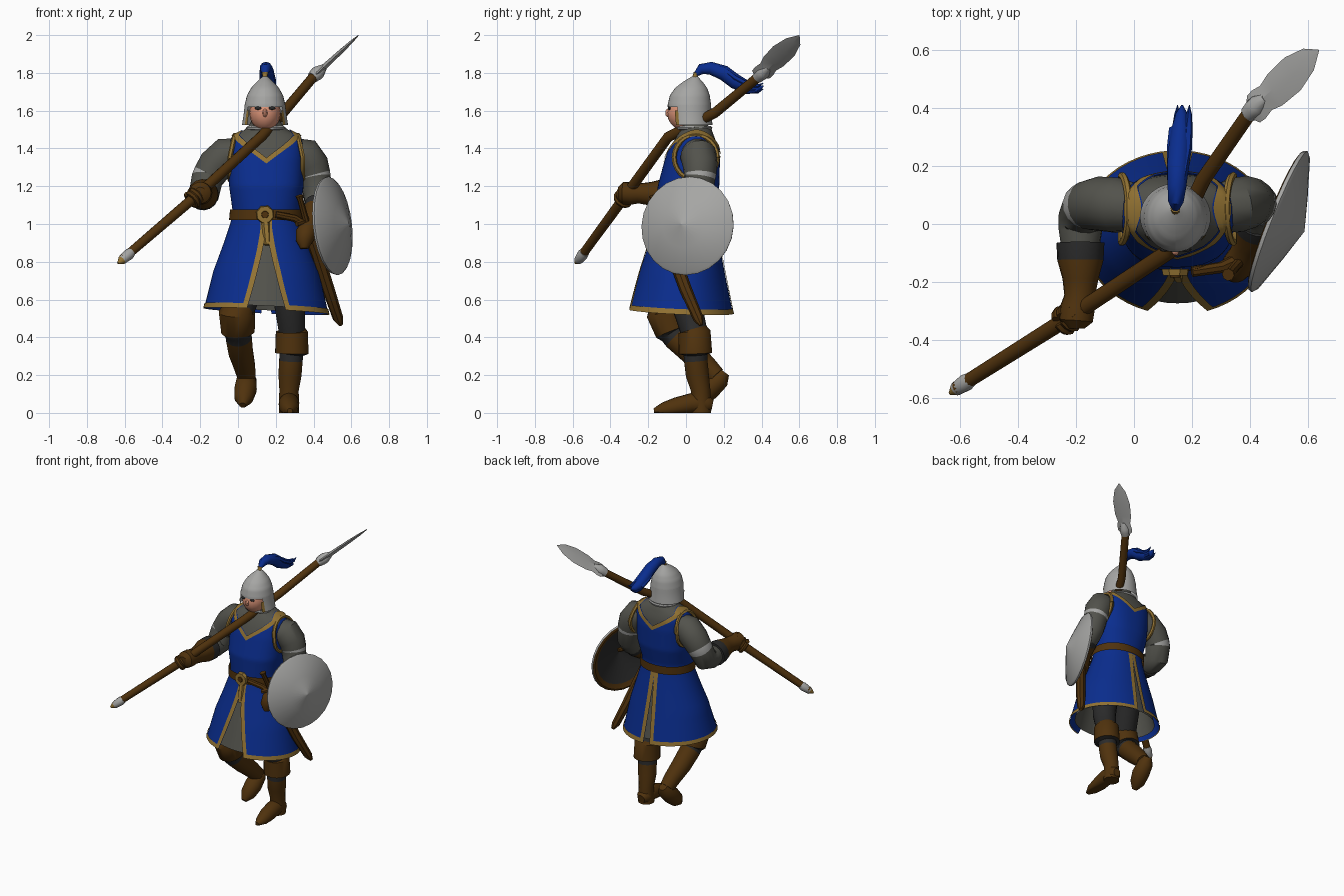
import bpy, math, random
from mathutils import Vector as V

random.seed(4)
TAU = 2 * math.pi
COL = {"blue cloth": (.003, .026, .27), "gold trim": (.29, .17, .033), "steel": (.38, .38, .37),
       "mail": (.085, .085, .072), "brown leather": (.08, .032, .004), "skin": (.72, .3, .19),
       "dark cloth": (.024, .024, .024)}
MAT = {}
for k, c in COL.items():
    MAT[k] = bpy.data.materials.new(k)
    MAT[k].diffuse_color = (*c, 1)
BLUE, GOLD, STEEL, MAIL, BROWN, SKIN, DARK = COL


def sheet(name, rows, mats, wrap=True, caps=False, angle=40):
    """Skin a list of point rows; mats is one colour or one per strip."""
    n, m = len(rows), len(rows[0])
    if isinstance(mats, str):
        mats = [mats] * (n - 1)
    used = list(dict.fromkeys(mats))
    faces, idx = [], []
    for r in range(n - 1):
        for c in range(m if wrap else m - 1):
            d = (c + 1) % m
            faces.append((r * m + c, r * m + d, (r + 1) * m + d, (r + 1) * m + c))
            idx.append(used.index(mats[r]))
    if caps:
        faces += [tuple(range(m))[::-1], tuple(range((n - 1) * m, n * m))]
        idx += [used.index(mats[0]), used.index(mats[-1])]
    me = bpy.data.meshes.new(name)
    me.from_pydata([tuple(p) for row in rows for p in row], [], faces)
    for k in used:
        me.materials.append(MAT[k])
    for f, i in zip(me.polygons, idx):
        f.material_index = i
        f.use_smooth = True
    me.set_sharp_from_angle(angle=math.radians(angle))
    ob = bpy.data.objects.new(name, me)
    bpy.context.collection.objects.link(ob)
    return ob


def tube(name, pts, mat, n=16):
    """Round limb along points (x, y, z, radius[, colour from here on])."""
    P = [V(p[:3]) for p in pts]
    rows, mats, a = [], [], V((.31, .2, .93))
    for i, p in enumerate(pts):
        t = (P[min(i + 1, len(P) - 1)] - P[max(i - 1, 0)]).normalized()
        if i == 0 and abs(a.dot(t)) > .9:
            a = V((1, .1, 0))
        a = (a - t * a.dot(t)).normalized()
        b = t.cross(a)
        row = [P[i] + (a * math.cos(TAU * k / n) + b * math.sin(TAU * k / n)) * p[3] for k in range(n)]
        rows.append([V((q.x, q.y, max(q.z, 0))) for q in row])
        mat = p[4] if len(p) > 4 else mat
        mats.append(mat)
    return sheet(name, rows, mats[:-1], caps=True)


def surf(tab, th, z, off=0.0):
    """Point on a body of stacked rounded sections; angle 0 is the front."""
    lo, hi = tab[0], tab[-1]
    for p, q in zip(tab, tab[1:]):
        if p[0] <= z <= q[0]:
            lo, hi = p, q
    k = min(max((z - lo[0]) / (hi[0] - lo[0]), 0), 1)
    cx, cy, rx, ry, e = [a + (b - a) * k for a, b in zip(lo[1:], hi[1:])]
    s, c = math.sin(th), math.cos(th)
    pw = lambda v: math.copysign(abs(v) ** e, v)
    x = (rx + off) * pw(s)
    sag = (.05 * x - .012 * c + .005) * max(0, .9 - z) / .35    # skirt hem hangs unevenly
    return V((cx + x, cy - (ry + off) * pw(c), z - sag))


def patch(name, tab, th0, th1, z0, z1, mat, off=0.0, nu=48, nv=8):
    """Piece of a body; angle limits depend on z, height limits on angle."""
    fn = lambda v: v if callable(v) else (lambda _: v)
    th0, th1, z0, z1 = map(fn, (th0, th1, z0, z1))
    rows = []
    for j in range(nv + 1):
        row = []
        for i in range(nu + 1):
            zc = z0(0) + (z1(0) - z0(0)) * j / nv
            th = th0(zc) + (th1(zc) - th0(zc)) * i / nu
            row.append(surf(tab, th, z0(th) + (z1(th) - z0(th)) * j / nv, off))
        rows.append(row)
    return sheet(name, rows, mat, wrap=False)


def ball(name, c, r, mat, n=16, m=10):
    rows = []
    for j in range(m + 1):
        f = math.pi * (j / m - .5)
        rows.append([V((c[0] + r[0] * math.cos(f) * math.cos(TAU * k / n),
                        c[1] + r[1] * math.cos(f) * math.sin(TAU * k / n),
                        c[2] + r[2] * math.sin(f))) for k in range(n)])
    return sheet(name, rows, mat)


# z, centre x, centre y, half width, half depth, roundness
BODY = [(.54, .15, -.03, .33, .28, 1), (.75, .15, -.02, .28, .225, 1), (.9, .15, -.01, .225, .185, 1),
        (1.03, .15, 0, .182, .15, 1), (1.08, .15, 0, .18, .15, .95), (1.2, .15, .013, .197, .163, .85),
        (1.35, .15, .035, .2, .145, .82), (1.42, .15, .045, .2, .128, .82), (1.47, .15, .05, .18, .105, .85),
        (1.5, .15, .055, .12, .088, 1), (1.53, .147, .04, .09, .08, 1), (1.57, .145, .03, .075, .075, 1)]
HELM = [(1.525, .143, .025, .122, .115, 1), (1.58, .143, .02, .113, .115, 1), (1.63, .143, .018, .108, .115, 1),
        (1.68, .143, .02, .096, .106, 1), (1.72, .143, .027, .074, .085, 1), (1.75, .143, .035, .047, .055, 1),
        (1.77, .143, .042, .025, .03, 1), (1.785, .143, .05, .008, .01, 1)]

# mail shirt
patch("mail_shirt", BODY, 0, TAU, 1.0, 1.57, MAIL, -.008, 48, 24)
patch("mail_skirt", BODY, 0, TAU, .56, 1.0, MAIL, -.03, 48, 8)
# tunic top with V openings front and back
neckline = lambda th: (1.35 if math.cos(th) > 0 else 1.37) + (.15 if math.cos(th) > 0 else .13) * abs(math.sin(th)) ** .8
patch("tunic_top", BODY, 0, TAU, 1.04, neckline, BLUE, 0, 80, 24)
patch("collar_trim", BODY, 0, TAU, lambda t: neckline(t) - .03, neckline, GOLD, .005, 80, 3)
# skirt panels, slit at front and back
front = lambda z: .31 * max(0, (.98 - z) / .43)
back = lambda z: .08 * max(0, (1.0 - z) / .45)
wide = lambda z: .028 / (.18 + .35 * (1.0 - z))
patch("skirt_left", BODY, front, lambda z: math.pi - back(z), .545, 1.04, BLUE, 0, 24, 12)
patch("skirt_right", BODY, lambda z: math.pi + back(z), lambda z: TAU - front(z), .545, 1.04, BLUE, 0, 24, 12)
for nm, a, b in (("front_left", front, lambda z: front(z) + wide(z)),
                 ("front_right", lambda z: TAU - front(z) - wide(z), lambda z: TAU - front(z)),
                 ("back_left", lambda z: math.pi - back(z) - wide(z), lambda z: math.pi - back(z)),
                 ("back_right", lambda z: math.pi + back(z), lambda z: math.pi + back(z) + wide(z))):
    patch("slit_trim_" + nm, BODY, a, b, .545, 1.02, GOLD, .005, 1, 12)
patch("hem_left", BODY, front, lambda z: math.pi - back(z), .543, .57, GOLD, .005, 24, 1)
patch("hem_right", BODY, lambda z: math.pi + back(z), lambda z: TAU - front(z), .543, .57, GOLD, .005, 24, 1)
# armhole trim
for s, nm in ((-1, "right"), (1, "left")):
    loop = []
    for k in range(25):
        a = TAU * k / 24
        loop.append((.15 + s * (.193 - .025 * max(0, math.sin(a))), .052 + .115 * math.cos(a),
                     1.352 + .118 * math.sin(a), .013))
    tube("armhole_trim_" + nm, loop, GOLD, 6)

# belt, buckle and hanging end
patch("belt", BODY, 0, TAU, 1.02, 1.078, BROWN, .012, 48, 1)
tube("buckle", [(.143, -.155, 1.05, .05), (.143, -.178, 1.05, .045)], GOLD, 8)
tube("buckle_boss", [(.143, -.17, 1.05, .022), (.143, -.184, 1.05, .018)], BROWN, 10)
tube("belt_end", [(.145, -.155, 1.02, .022), (.15, -.175, .95, .022), (.155, -.19, .89, .016)], GOLD, 6)
tube("sword_strap", [(.2, -.165, 1.05, .018), (.3, -.15, 1.03, .02), (.37, -.12, .98, .025)], BROWN, 8)

# neck, head and face
tube("hood_rim", [(.147 + .095 * math.cos(TAU * k / 20), .045 + .085 * math.sin(TAU * k / 20), 1.508, .01)
                  for k in range(21)], STEEL, 6)
ball("head", (.143, .0, 1.59), (.083, .1, .1), SKIN)
ball("nose", (.143, -.096, 1.588), (.013, .014, .022), SKIN, 8, 6)
for s in (-1, 1):
    ball("eye", (.143 + s * .036, -.088, 1.613), (.02, .008, .009), DARK, 8, 6)
# helmet with open face
patch("helmet_bowl", HELM, 0, TAU, 1.62, 1.785, STEEL, 0, 32, 16)
patch("helmet_cheeks", HELM, .98, TAU - .98, 1.525, 1.63, STEEL, 0, 32, 4)
patch("cheek_trim_left", HELM, .85, 1.03, 1.525, 1.6, GOLD, .003, 2, 3)
patch("cheek_trim_right", HELM, TAU - 1.03, TAU - .85, 1.525, 1.6, GOLD, .003, 2, 3)
tube("plume_socket", [(.143, .045, 1.765, .02), (.143, .05, 1.785, .013), (.143, .055, 1.8, .017)], GOLD, 10)
# plume: one thick lock with loose strands
LOCK = [(.143, .05, 1.79, .012), (.145, .08, 1.82, .028), (.148, .13, 1.825, .034), (.152, .2, 1.8, .04),
        (.157, .26, 1.755, .04), (.162, .33, 1.72, .034), (.165, .38, 1.715, .022), (.166, .41, 1.73, .003)]
tube("plume", LOCK, BLUE, 10)
for k in range(6):
    dx, dz = random.uniform(-.03, .03), random.uniform(-.02, .025)
    tube("plume_strand", [(x + dx * min(i / 4, 1), y, z + dz * min(i / 3, 1), r * .45)
                          for i, (x, y, z, r) in enumerate(LOCK[:8 - k % 3])], BLUE, 6)

# arms: mail sleeve, steel edge, glove
tube("right_sleeve", [(-.01, .06, 1.37, .085), (-.06, .065, 1.365, .096), (-.12, .07, 1.31, .094),
                      (-.155, .065, 1.255, .087, STEEL), (-.163, .062, 1.24, .085, MAIL),
                      (-.18, .025, 1.155, .081), (-.185, -.02, 1.15, .076), (-.185, -.07, 1.155, .068)], MAIL)
tube("right_glove", [(-.185, -.065, 1.155, .083, DARK), (-.185, -.125, 1.158, .08, BROWN),
                     (-.185, -.19, 1.16, .062), (-.188, -.25, 1.162, .053), (-.195, -.29, 1.162, .06),
                     (-.2, -.335, 1.165, .058), (-.2, -.36, 1.165, .03)], DARK)
tube("left_sleeve", [(.31, .06, 1.37, .085), (.35, .065, 1.365, .096), (.39, .075, 1.31, .092),
                     (.405, .075, 1.26, .085, STEEL), (.408, .073, 1.245, .083, MAIL),
                     (.425, .06, 1.15, .078), (.425, .03, 1.11, .073), (.42, -.02, 1.07, .065)], MAIL)
tube("left_glove", [(.428, .01, 1.1, .076, DARK), (.42, -.02, 1.07, .074, BROWN), (.4, -.07, 1.02, .056),
                    (.375, -.11, .98, .05), (.36, -.14, .95, .056), (.35, -.16, .91, .045), (.35, -.165, .87, .02)], DARK)

# spear: bent shaft, butt cap, leaf blade
tube("spear_shaft", [(-.61, -.565, .815, .024), (-.22, -.32, 1.15, .028), (.12, -.095, 1.46, .028),
                     (.24, .155, 1.59, .027), (.4, .385, 1.78, .026)], BROWN, 12)
tube("spear_butt", [(-.635, -.585, .792, .006, GOLD), (-.615, -.57, .808, .024, STEEL),
                    (-.58, -.547, .838, .03), (-.565, -.537, .851, .026)], GOLD, 12)
base, tip = V((.4, .385, 1.78)), V((.638, .6, 1.999))
d = (tip - base).normalized()
w = (V((0, 1, 0)) - d * d.y).normalized()
nb = d.cross(w)
tube("spear_socket", [(*(base + d * t), r) for t, r in ((-.01, .03), (.02, .036), (.045, .036), (.09, .018))], STEEL, 10)
blade = [(0, .03, .02), (.02, .055, .02), (.05, .058, .018), (.09, .05, .016), (.14, .064, .014), (.24, .068, .012),
         (.33, .045, .008), ((tip - base).length, .002, .002)]
sheet("spear_blade", [[base + d * t + w * h, base + d * t + nb * f, base + d * t - w * h, base + d * t - nb * f]
                      for t, h, f in blade], STEEL, caps=True, angle=25)
# fingers wrapped round the shaft
sd = (V((-.22, -.32, 1.15)) - V((-.61, -.565, .815))).normalized()
fa = (V((0, 0, 1)) - sd * sd.z).normalized()
fb = sd.cross(fa)
for k in range(4):
    c = V((-.215, -.317, 1.154)) + sd * (k - 1.5) * .026
    tube("finger", [(*(c + (fa * math.cos(a) + fb * math.sin(a)) * .04), .015)
                    for a in [TAU * i / 12 for i in range(12)]], BROWN, 6)

# round shield: shallow cone with dark back and brown rim
nrm = V((.93, -.368, .107)).normalized()
sa = (V((0, 0, 1)) - nrm * nrm.z).normalized()
sb = nrm.cross(sa)
prof = [(.001, .06), (.215, 0), (.245, -.018), (.258, -.013), (.262, 0), (.25, .01), (.12, .055), (.001, .092)]
sheet("shield", [[V((.503, .008, .99)) + nrm * h + (sa * math.cos(TAU * k / 24) + sb * math.sin(TAU * k / 24)) * r
                  for k in range(24)] for r, h in prof], [DARK] + [BROWN] * 2 + [STEEL] * 4)
tube("shield_strap", [(.45, -.09, 1.06, .015), (.43, -.06, 1.06, .015), (.5, .08, 1.06, .015)], BROWN, 6)

# sword in scabbard
tube("scabbard", [(.365, -.13, 1.0, .034), (.42, -.07, .84, .034), (.48, .0, .65, .033), (.53, .065, .5, .028),
                  (.545, .08, .465, .012)], BROWN, 8)
tube("sword_grip", [(.325, -.175, 1.15, .022), (.33, -.17, 1.13, .016), (.365, -.13, 1.0, .018)], BROWN, 8)
tube("sword_guard", [(.4, -.1, 1.03, .014), (.31, -.17, 1.0, .014)], BROWN, 6)

# legs: hose, cuffed boots
tube("left_leg", [(.25, -.01, .72, .09), (.275, .01, .55, .08), (.285, .04, .44, .072, BROWN), (.285, .045, .43, .086),
                  (.285, .05, .315, .09, DARK), (.282, .05, .31, .064), (.28, .052, .275, .063, BROWN),
                  (.275, .06, .2, .062), (.27, .078, .12, .052), (.27, .08, .05, .054), (.27, .08, .0, .054)], DARK)
tube("left_foot", [(.27, .14, .04, .028), (.27, .115, .045, .05), (.27, .03, .05, .055), (.27, -.05, .03, .052),
                   (.275, -.12, .015, .04), (.275, -.17, .01, .014)], BROWN)
tube("right_leg", [(.06, .0, .72, .09), (.02, -.08, .6, .088), (0, -.11, .545, .085, BROWN), (-.005, -.115, .535, .098),
                   (0, -.075, .43, .09, DARK), (.002, -.07, .42, .07), (.004, -.055, .4, .07, BROWN),
                   (.015, .03, .32, .066), (.035, .11, .245, .057), (.045, .16, .195, .05)], DARK)
tube("right_foot", [(.045, .205, .215, .028), (.045, .18, .18, .052), (.04, .12, .125, .06), (.03, .07, .075, .05),
                    (.025, .035, .04, .018)], BROWN)
